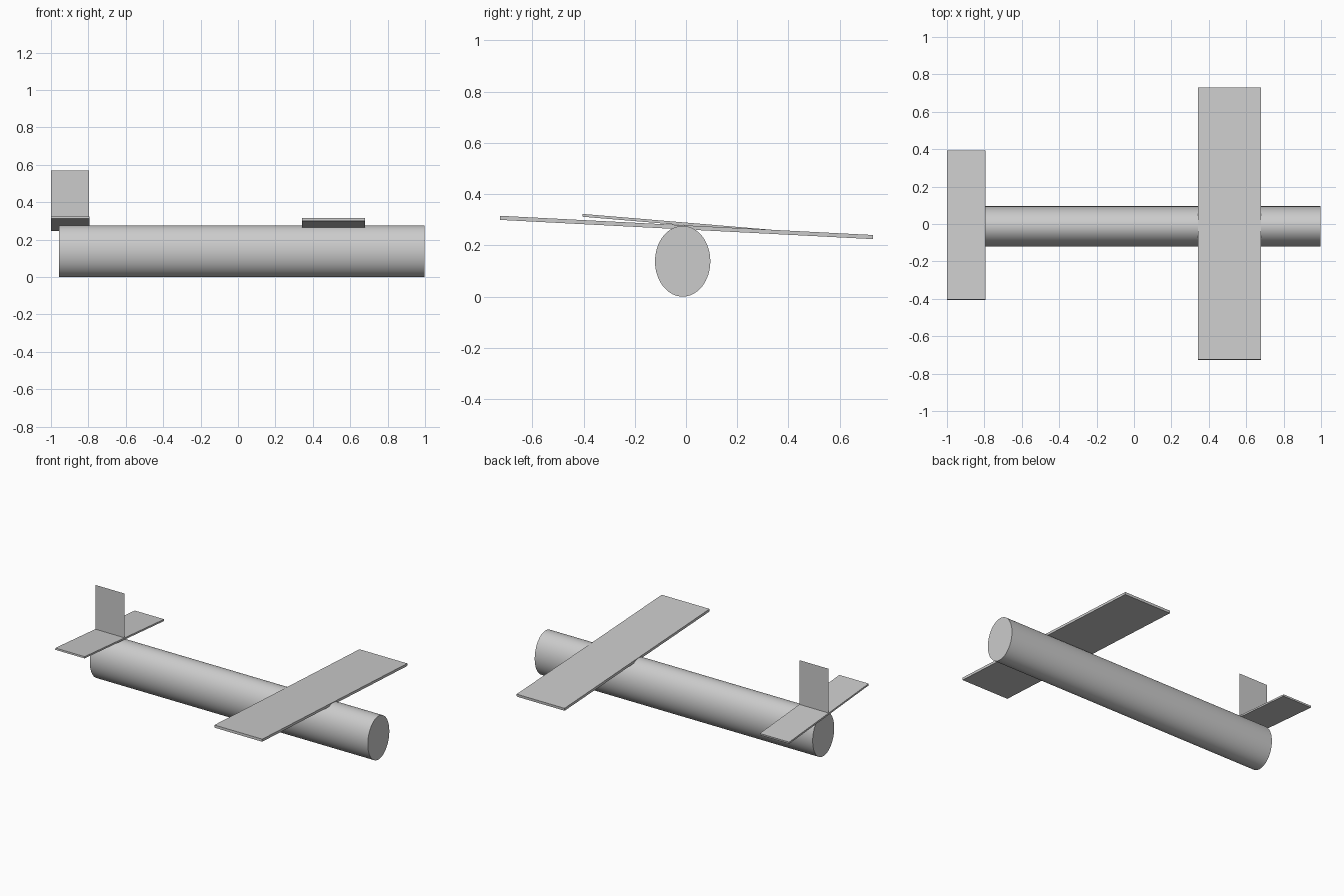
import bpy
from math import radians

if "Cube" in bpy.data.objects:
    bpy.data.objects.remove(bpy.data.objects["Cube"])


def finish(obj, name, scale):
    """Name an object and bake its size into the mesh."""
    obj.name = name
    obj.scale = scale
    bpy.ops.object.transform_apply(location=False, rotation=False, scale=True)
    return obj


def slab(name, centre, size, roll):
    """Flat board, rolled slightly about the body's length."""
    bpy.ops.mesh.primitive_cube_add(size=1, location=centre)
    obj = finish(bpy.context.object, name, size)
    obj.rotation_euler.x = radians(roll)
    return obj


# Oval tube body lying along x
bpy.ops.mesh.primitive_cylinder_add(vertices=64, radius=1, depth=1,
                                    location=(0.02, -0.013, 0.138),
                                    rotation=(0, radians(90), 0))
finish(bpy.context.object, "fuselage", (0.138, 0.108, 1.952))
bpy.ops.object.shade_smooth_by_angle(angle=radians(30))

# Main wing and tailplane, both with a slight roll
slab("main_wing", (0.51, 0.002, 0.270), (0.336, 1.457, 0.016), -2.95)
slab("tailplane", (-0.897, -0.006, 0.284), (0.206, 0.80, 0.011), -4.8)

# Paper-thin upright tail fin
bpy.ops.mesh.primitive_plane_add(size=1, location=(-0.898, -0.003, 0.426),
                                 rotation=(radians(90), 0, 0))
finish(bpy.context.object, "tail_fin", (0.204, 0.288, 1))
